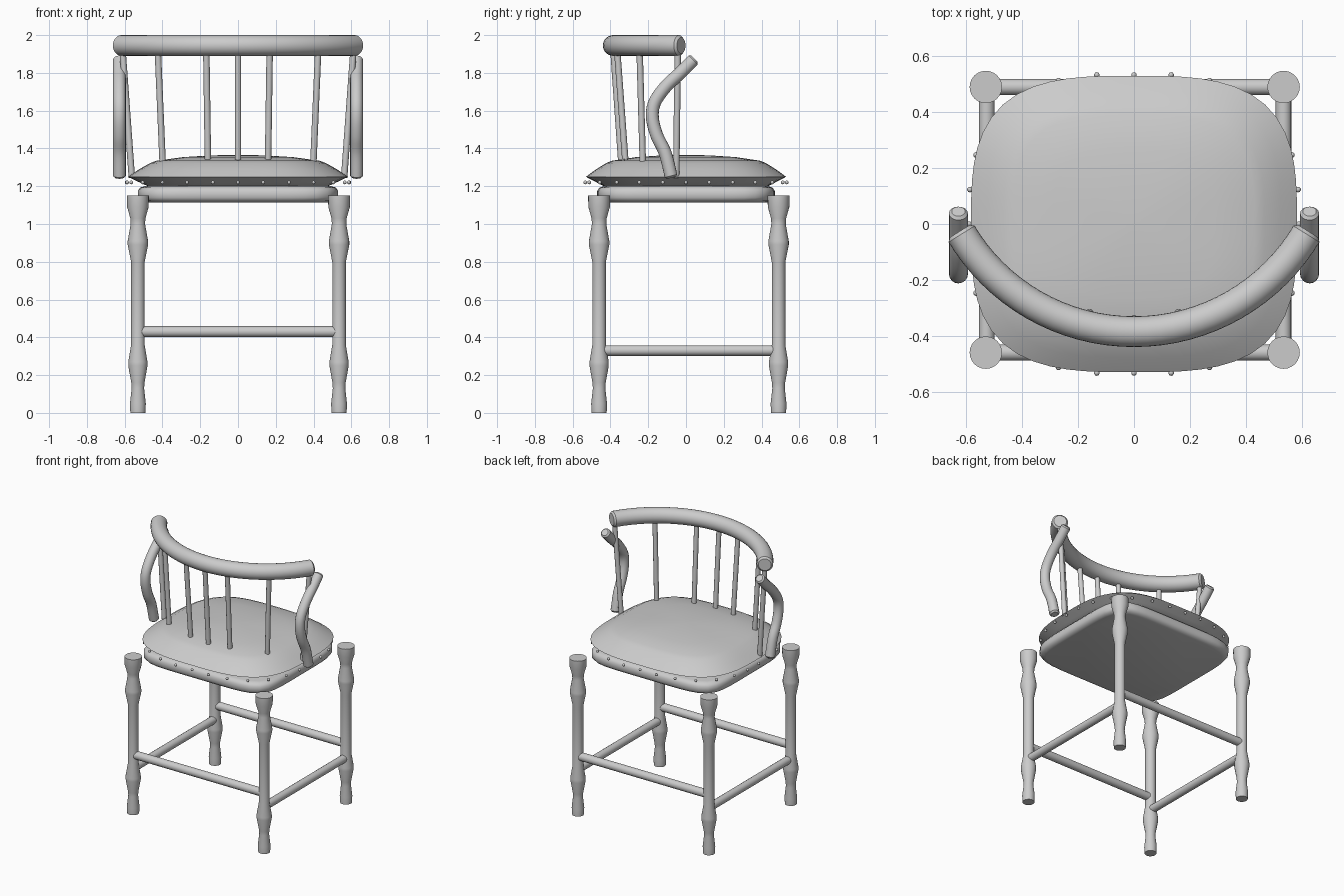
import bpy, bmesh, math
from mathutils import Vector

if "Cube" in bpy.data.objects:
    bpy.data.objects.remove(bpy.data.objects["Cube"])


def finish(name, bm):
    bmesh.ops.recalc_face_normals(bm, faces=bm.faces)
    me = bpy.data.meshes.new(name)
    bm.to_mesh(me)
    bm.free()
    ob = bpy.data.objects.new(name, me)
    bpy.context.collection.objects.link(ob)
    bpy.ops.object.select_all(action='DESELECT')
    ob.select_set(True)
    bpy.context.view_layer.objects.active = ob
    bpy.ops.object.shade_smooth_by_angle(angle=math.radians(40))
    return ob


def loft(name, rings):
    """Skin a list of closed rings and cap both ends."""
    bm = bmesh.new()
    loops = [[bm.verts.new(p) for p in r] for r in rings]
    n = len(loops[0])
    for a, b in zip(loops, loops[1:]):
        for i in range(n):
            j = (i + 1) % n
            bm.faces.new((a[i], a[j], b[j], b[i]))
    bm.faces.new(loops[0])
    bm.faces.new(loops[-1])
    return finish(name, bm)


def super_ring(a, b, n, z, count=64):
    """Rounded-square outline."""
    pts = []
    for i in range(count):
        t = 2 * math.pi * i / count
        c, s = math.cos(t), math.sin(t)
        k = (abs(c) ** n + abs(s) ** n) ** (-1 / n)
        pts.append((a * c * k, b * s * k, z))
    return pts


def tube(name, pts, r, sides=16, bevel=0.0):
    """Sweep a circle along a path; optional rounded ends."""
    pts = [Vector(p) for p in pts]
    d0, d1 = (pts[1] - pts[0]).normalized(), (pts[-1] - pts[-2]).normalized()
    radii = [r] * len(pts)
    if bevel:
        pts = [pts[0], pts[0] + d0 * bevel] + pts[1:-1] + [pts[-1] - d1 * bevel, pts[-1]]
        radii = [r - bevel] + [r] * (len(pts) - 2) + [r - bevel]
    ref = Vector((0, 0, 1)) if abs(d0.z) < 0.3 else Vector((1, 0, 0))
    rings = []
    for i, p in enumerate(pts):
        d = (pts[min(i + 1, len(pts) - 1)] - pts[max(i - 1, 0)]).normalized()
        u = d.cross(ref).normalized()
        v = d.cross(u)
        rings.append([p + radii[i] * (u * math.cos(t) + v * math.sin(t))
                      for t in (2 * math.pi * k / sides for k in range(sides))])
    return loft(name, rings)


def spline(ctrl, steps=6):
    """Smooth path through control points."""
    c = [Vector(p) for p in ctrl]
    c = [2 * c[0] - c[1]] + c + [2 * c[-1] - c[-2]]
    out = []
    for i in range(1, len(c) - 2):
        p0, p1, p2, p3 = c[i - 1:i + 3]
        for s in range(steps):
            t = s / steps
            out.append(0.5 * (2 * p1 + (p2 - p0) * t + (2 * p0 - 5 * p1 + 4 * p2 - p3) * t * t
                              + (3 * p1 - p0 - 3 * p2 + p3) * t ** 3))
    return out + [c[-2]]


# Turned legs
LEG = [(.04, 0), (.042, .05), (.033, .13), (.035, .16), (.051, .25), (.051, .27), (.036, .36),
       (.036, .80), (.054, .89), (.054, .91), (.038, 1.0), (.04, 1.03), (.057, 1.09), (.058, 1.15)]
for yname, y in (("front", -.46), ("back", .49)):
    for sname, x in (("left", -.53), ("right", .535)):
        loft(f"{yname}_{sname}_leg",
             [[(x + r * math.cos(t), y + r * math.sin(t), z)
               for t in (2 * math.pi * k / 24 for k in range(24))] for r, z in LEG])
    tube(f"{yname}_stretcher", [(-.51, y, .43), (.515, y, .43)], .029)
for sname, x in (("left", -.527), ("right", .535)):
    tube(f"{sname}_stretcher", [(x, -.44, .33), (x, .47, .33)], .028)

# Seat frame
FRAME = [(.035, 1.115), (.012, 1.122), (0, 1.14), (0, 1.175), (.012, 1.193), (.035, 1.2)]
loft("seat_frame", [super_ring(.53 - d, .47 - d, 6, z) for d, z in FRAME])

# Cushion
CUSHION = [(.8, 1.195), (.9, 1.222), (1, 1.25), (.9, 1.289), (.8, 1.322), (.74, 1.335),
           (.5, 1.354), (.25, 1.363), (.05, 1.366)]
loft("seat_cushion", [super_ring(.583 * s, .53 * s, 3.2, z) for s, z in CUSHION])

# Upholstery nails, mirrored into four quadrants
NAILS = [(0, .533), (.133, .533), (.27, .513), (.4, .457), (.505, .367), (.565, .247),
         (.587, .123), (.59, 0)]
bm = bmesh.new()
for x, y in {(sx * x, sy * y) for x, y in NAILS for sx in (1, -1) for sy in (1, -1)}:
    g = bmesh.ops.create_uvsphere(bm, u_segments=10, v_segments=6, radius=.01)
    bmesh.ops.translate(bm, verts=g["verts"], vec=(x, y, 1.22))
finish("upholstery_nails", bm)

# Curved top rail
R, CY, A = .719, .334, math.radians(60)
rail = [(R * math.sin(A * i / 16), CY - R * math.cos(A * i / 16), 1.945) for i in range(-16, 17)]
tube("top_rail", rail, .055, 24, .012)

# Spindles: (top x, bottom x, bottom y, bottom z)
SPINDLES = [(0, 0, -.342, 1.32), (.168, .159, -.32, 1.32), (.425, .398, -.228, 1.3),
            (.612, .562, -.052, 1.245)]
for k, (tx, bx, by, bz) in enumerate(SPINDLES):
    ty = CY - math.sqrt(R * R - tx * tx)
    for s in ((1, -1) if tx else (1,)):
        tube(f"spindle_{k}_{'right' if s > 0 else 'left'}",
             [(s * bx, by, bz), (s * tx, ty, 1.93)], .017, 12)

# Curved arm supports
ARM = [(.045, 1.875), (-.03, 1.80), (-.105, 1.73), (-.165, 1.645), (-.178, 1.565),
       (-.155, 1.47), (-.11, 1.375), (-.077, 1.245)]
for s, side in ((1, "right"), (-1, "left")):
    tube(f"{side}_arm_support", spline([(s * .628, y, z) for y, z in ARM]), .034, 16, .01)
